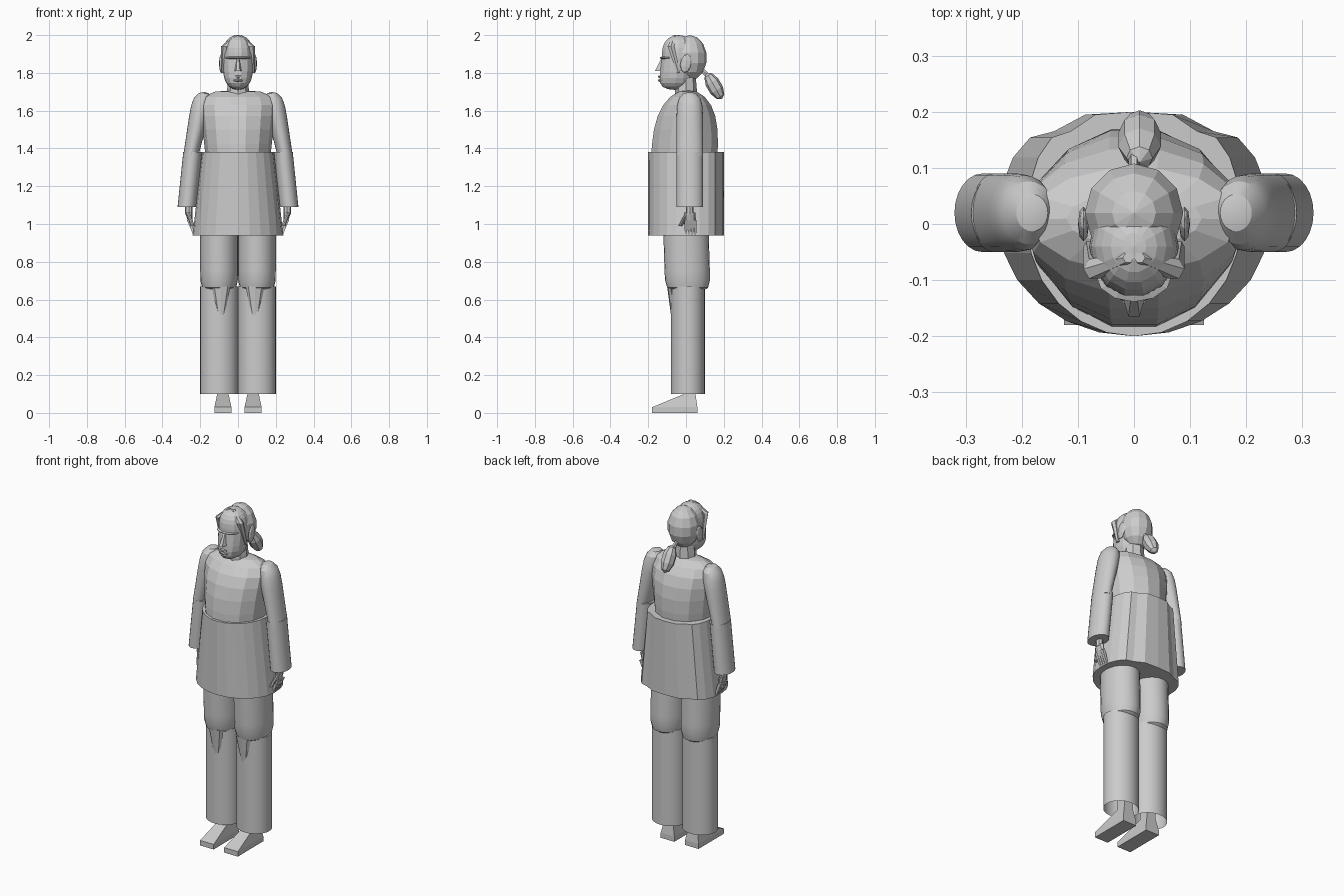
import bpy, bmesh, math
from mathutils import Matrix, Vector

if "Cube" in bpy.data.objects:
    bpy.data.objects.remove(bpy.data.objects["Cube"])

grey = bpy.data.materials.new("plain_grey")
grey.use_nodes = True
grey.diffuse_color = (0.6, 0.6, 0.6, 1)
grey.node_tree.nodes["Principled BSDF"].inputs["Base Color"].default_value = grey.diffuse_color


def finish(name, bm, pair=False, smooth=False):
    """Turn a bmesh into a grey object, mirrored across x when it is a pair."""
    bmesh.ops.recalc_face_normals(bm, faces=bm.faces)
    mesh = bpy.data.meshes.new(name)
    bm.to_mesh(mesh)
    bm.free()
    mesh.materials.append(grey)
    part = bpy.data.objects.new(name, mesh)
    bpy.context.collection.objects.link(part)
    if smooth:
        bpy.ops.object.select_all(action='DESELECT')
        part.select_set(True)
        bpy.context.view_layer.objects.active = part
        bpy.ops.object.shade_smooth_by_angle(angle=math.radians(25))
    if pair:
        part.modifiers.new("other_side", 'MIRROR')


def circle(sides):
    """Unit outline; a four-sided one is a square of half-width one."""
    turn, grow = (math.pi / 4, math.sqrt(2)) if sides == 4 else (0, 1)
    angles = [math.tau * i / sides + turn for i in range(sides)]
    return [(grow * math.cos(a), grow * math.sin(a)) for a in angles]


def loft(name, rings, outline, open_start=False, **options):
    """Skin level rings, each a centre with a half-width and a half-depth."""
    bm = bmesh.new()
    loops = [[bm.verts.new(centre + Vector((u * width, v * depth, 0))) for u, v in outline]
             for centre, width, depth in rings]
    count = len(outline)
    for low, high in zip(loops, loops[1:]):
        for i in range(count):
            j = (i + 1) % count
            bm.faces.new((low[i], low[j], high[j], high[i]))
    if not open_start:
        bm.faces.new(loops[0])
    bm.faces.new(loops[-1])
    bmesh.ops.remove_doubles(bm, verts=bm.verts, dist=0.0001)
    finish(name, bm, **options)


def column(name, start, end, start_size, end_size, sides=8, outline=None, **options):
    """Straight tapered piece between two points."""
    rings = [(Vector(start), *start_size), (Vector(end), *end_size)]
    loft(name, rings, outline or circle(sides), **options)


def dome(name, start, end, size, width_power, depth_power, sides=14, flare=0, steps=7, **options):
    """Column that rounds over to a closed end; higher powers keep it full for longer."""
    start, end = Vector(start), Vector(end)
    rings = []
    for i in range(steps + 1):
        t = math.sin(math.pi / 2 * i / steps)
        width = (size[0] + flare * t) * math.sqrt(1 - t ** width_power)
        depth = size[1] * math.sqrt(1 - t ** depth_power)
        rings.append((start.lerp(end, t), width, depth))
    loft(name, rings, circle(sides), **options)


def ball(name, centre, size, sides=12, tilt=0, **options):
    """Faceted ellipsoid, tilted about the x axis."""
    bm = bmesh.new()
    place = Matrix.Translation(centre) @ Matrix.Rotation(tilt, 4, 'X') @ Matrix.Diagonal((*size, 1))
    bmesh.ops.create_uvsphere(bm, u_segments=sides, v_segments=sides // 2 + 1, radius=1, matrix=place)
    finish(name, bm, **options)


# Tunic skirt: oval front, squarer back with two pressed pleats
hem = []
for i, (u, v) in enumerate(circle(24)):
    if v > 0.01:
        u, v = math.copysign(abs(u) ** 0.75, u), v ** 0.75
        if i % 4 == 0:
            v *= 0.92
    hem.append((u, v))
column("tunic_skirt", start=(0, 0, 0.94), end=(0, 0, 1.38),
       start_size=(0.24, 0.2), end_size=(0.19, 0.2), outline=hem)

# Upper tunic and neck
dome("tunic_top", start=(0, -0.01, 1.34), end=(0, 0.01, 1.71), size=(0.17, 0.18),
     width_power=16, depth_power=3, flare=0.04)
column("neck", start=(0, 0, 1.68), end=(0, 0, 1.8), start_size=(0.06, 0.06), end_size=(0.05, 0.05))

# Head: jaw, forehead and skull
dome("jaw", start=(0, -0.04, 1.88), end=(0, -0.06, 1.71), size=(0.08, 0.09), width_power=4, depth_power=8)
dome("forehead", start=(0, -0.04, 1.88), end=(0, -0.04, 2), size=(0.08, 0.09), width_power=3, depth_power=3)
ball("hair", centre=(0, 0.02, 1.88), size=(0.09, 0.09, 0.12))

# Face details
column("nose", start=(0, -0.13, 1.81), end=(0, -0.12, 1.88), start_size=(0.02, 0.04), end_size=(0.01, 0.01), sides=6)
ball("brow", centre=(0, -0.09, 1.88), size=(0.07, 0.05, 0.01))
for lip, height in (("upper_lip", 1.78), ("lower_lip", 1.76)):
    ball(lip, centre=(0, -0.12, height), size=(0.03, 0.03, 0.01), sides=8)
ball("ears", centre=(0.09, 0, 1.85), size=(0.01, 0.03, 0.05), sides=8, tilt=-0.2, pair=True)

# Swept front hair and tied tail
column("temple_locks", start=(0.08, -0.04, 1.8), end=(0.07, -0.08, 1.94),
       start_size=(0.01, 0.01), end_size=(0.02, 0.02), sides=6, pair=True)
column("crown_locks", start=(0.07, -0.08, 1.94), end=(0.01, -0.06, 2),
       start_size=(0.02, 0.02), end_size=(0.01, 0.01), sides=6, pair=True)
column("tail_stem", start=(0, 0.13, 1.77), end=(0, 0.08, 1.82),
       start_size=(0.01, 0.02), end_size=(0.01, 0.02), sides=6)
ball("hair_tail", centre=(0.01, 0.15, 1.73), size=(0.04, 0.04, 0.08), sides=8, tilt=math.pi / 6)

# Sleeves
dome("upper_sleeves", start=(0.25, 0.02, 1.36), end=(0.18, 0.02, 1.7), size=(0.04, 0.07),
     width_power=10, depth_power=10, flare=0.02, sides=24, pair=True, smooth=True)
column("lower_sleeves", start=(0.27, 0.02, 1.09), end=(0.24, 0.02, 1.38),
       start_size=(0.05, 0.07), end_size=(0.05, 0.07), sides=24, pair=True, smooth=True)

# Hands
column("wrists", start=(0.26, 0.02, 1.05), end=(0.26, 0.02, 1.12), start_size=(0.02, 0.02), end_size=(0.02, 0.02), pair=True)
column("palms", start=(0.25, 0.02, 1), end=(0.26, 0.02, 1.06), start_size=(0.01, 0.03), end_size=(0.02, 0.03), pair=True)
column("thumbs", start=(0.24, -0.03, 0.99), end=(0.26, 0, 1.05), start_size=(0.01, 0.01), end_size=(0.01, 0.01), pair=True)
for finger, name in enumerate(("index", "middle", "ring", "little")):
    y = finger * 0.016
    column(name + "_fingers", start=(0.23, y, 0.94), end=(0.26, y, 1.02),
           start_size=(0.006, 0.006), end_size=(0.01, 0.008), sides=4, pair=True)

# Trousers: rounded thighs, pointed knee flaps, legs open at the hem
dome("thighs", start=(0.1, 0, 0.96), end=(0.1, 0.01, 0.63), size=(0.1, 0.12),
     width_power=16, depth_power=16, sides=24, pair=True, smooth=True)
column("knee_flaps", start=(0.09, -0.07, 0.52), end=(0.09, -0.08, 0.67),
       start_size=(0.02, 0.01), end_size=(0.05, 0.02), pair=True)
column("trouser_legs", start=(0.1, 0.01, 0.1), end=(0.1, 0.01, 0.67), start_size=(0.1, 0.09), end_size=(0.1, 0.09),
       sides=28, open_start=True, pair=True, smooth=True)

# Feet
column("soles", start=(0.08, -0.06, 0), end=(0.08, -0.06, 0.03), start_size=(0.045, 0.12), end_size=(0.045, 0.12), sides=4, pair=True)
column("insteps", start=(0.08, -0.06, 0.03), end=(0.08, 0.02, 0.1), start_size=(0.045, 0.12), end_size=(0.03, 0.03), sides=4, pair=True)
column("ankles", start=(0.08, 0.02, 0.1), end=(0.08, 0.02, 0.3), start_size=(0.03, 0.03), end_size=(0.03, 0.03), sides=4, pair=True)
